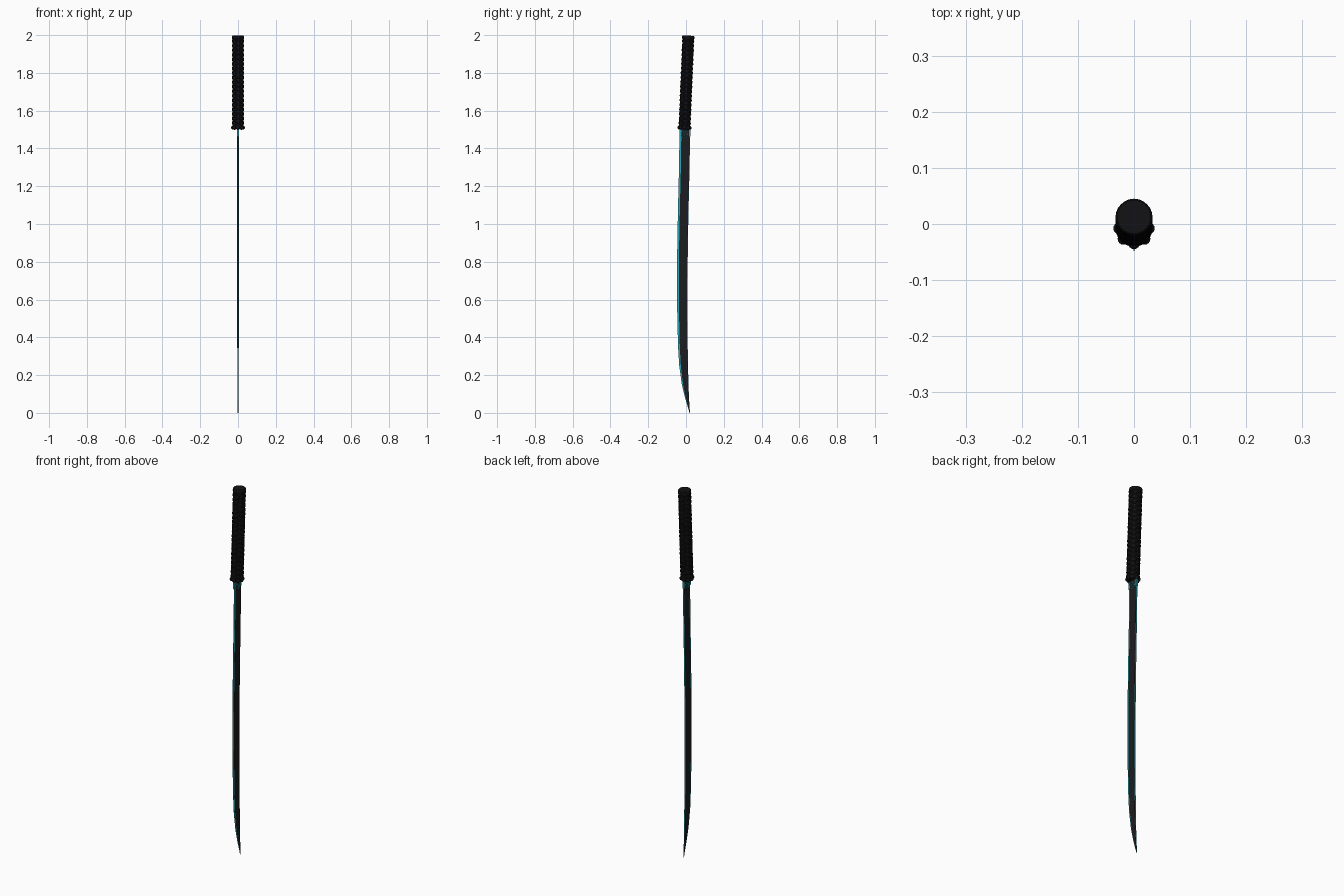
import bpy, bmesh, math
from mathutils import Vector

if "Cube" in bpy.data.objects:
    bpy.data.objects.remove(bpy.data.objects["Cube"])


def material(name, rgb):
    m = bpy.data.materials.new(name)
    m.diffuse_color = (*rgb, 1)
    m.use_nodes = True
    m.node_tree.nodes["Principled BSDF"].inputs["Base Color"].default_value = m.diffuse_color
    return m


DARK = material("black", (0.006, 0.006, 0.007))
STEEL = material("dark_steel", (0.012, 0.012, 0.014))
TEAL = material("teal", (0.02, 0.38, 0.45))


def finish(ob, name, mat, smooth=True):
    ob.name = name
    ob.data.materials.clear()
    ob.data.materials.append(mat)
    if smooth and ob.type == 'MESH':
        bpy.ops.object.select_all(action='DESELECT')
        ob.select_set(True)
        bpy.context.view_layer.objects.active = ob
        bpy.ops.object.shade_smooth_by_angle(angle=math.radians(40))
    return ob


def curve(name, points, radius, mat, cyclic=False):
    cu = bpy.data.curves.new(name, 'CURVE')
    cu.dimensions = '3D'
    cu.bevel_depth = radius
    cu.bevel_resolution = 1
    cu.use_fill_caps = True
    sp = cu.splines.new('POLY')
    sp.points.add(len(points) - 1)
    for p, co in zip(sp.points, points):
        p.co = (*co, 1)
    sp.use_cyclic_u = cyclic
    ob = bpy.data.objects.new(name, cu)
    bpy.context.collection.objects.link(ob)
    return finish(ob, name, mat)


# Blade outline: height, cutting edge y, spine y
STATIONS = [(1.52, -.034, .022), (1.3, -.037, .019), (1.1, -.042, .014),
            (0.9, -.046, .010), (0.7, -.048, .008), (0.5, -.046, .008),
            (0.35, -.042, .009), (0.25, -.036, .011), (0.15, -.022, .013),
            (0.08, -.005, .016), (0.0, .019, .021)]


def blade(name, half, edge_in, spine_in, sharp, mat):
    bm = bmesh.new()
    rings = []
    for z, e, s in STATIONS:
        f = min(1, (s - e) / 0.055)
        e, s = e + edge_in * f, s - spine_in * f
        t = half * (0.3 + 0.7 * f)
        m = e + (s - e) * 0.22
        prof = [(-t * sharp, e), (t * sharp, e), (t, m), (t, s), (-t, s), (-t, m)]
        rings.append([bm.verts.new((x, y, z)) for x, y in prof])
    for a, b in zip(rings, rings[1:]):
        for i in range(6):
            j = (i + 1) % 6
            bm.faces.new((a[i], a[j], b[j], b[i]))
    bm.faces.new(rings[0])
    bm.faces.new(rings[-1][::-1])
    bmesh.ops.recalc_face_normals(bm, faces=bm.faces)
    me = bpy.data.meshes.new(name)
    bm.to_mesh(me)
    bm.free()
    ob = bpy.data.objects.new(name, me)
    bpy.context.collection.objects.link(ob)
    return finish(ob, name, mat)


# Teal core shows along the cutting edge, dark plates cover the sides
blade("blade_edge", 0.003, 0, 0, 0.15, TEAL)
blade("blade_body", 0.0042, 0.010, 0.0015, 0.8, STEEL)

# Tilted grip
BOTTOM, TOP = Vector((0, -.008, 1.505)), Vector((0, .0125, 1.997))
AXIS = TOP - BOTTOM
TILT = Vector((0, 0, 1)).rotation_difference(AXIS)


def on_grip(t, angle, r):
    return BOTTOM + AXIS * t + TILT @ Vector((math.cos(angle) * r, math.sin(angle) * r, 0))


bpy.ops.mesh.primitive_cylinder_add(vertices=32, radius=0.0298, depth=AXIS.length,
                                    location=(BOTTOM + TOP) / 2)
grip = bpy.context.object
grip.rotation_euler = TILT.to_euler()
finish(grip, "grip_core", DARK)

# Cord wound both ways around the grip
for turn in (1, -1):
    for k in range(4):
        pts = [on_grip(0.01 + 0.98 * i / 120, turn * 2 * math.pi * 5 * i / 120 + k * math.pi / 2, 0.029)
               for i in range(121)]
        curve("grip_cord", pts, 0.004, DARK)

# Rounded pommel cap
bpy.ops.mesh.primitive_cylinder_add(vertices=32, radius=0.032, depth=0.02, location=TOP - AXIS * 0.02)
cap = bpy.context.object
cap.rotation_euler = TILT.to_euler()
bev = cap.modifiers.new("round", 'BEVEL')
bev.width, bev.segments, bev.limit_method = 0.004, 2, 'ANGLE'
finish(cap, "pommel", DARK)

# Ring of lobes where the grip meets the blade
for k in range(8):
    a = 2 * math.pi * k / 8
    bpy.ops.mesh.primitive_uv_sphere_add(segments=16, ring_count=8, radius=0.0105,
                                         location=on_grip(0.01, a, 0.0265))
    finish(bpy.context.object, "guard_lobe", DARK)

# Teal collar strips and ring ornament on both sides of the blade root
for y in (-.032, .020):
    bpy.ops.mesh.primitive_cube_add(size=1, location=(0, y, 1.485))
    strip = bpy.context.object
    strip.scale = (0.009, 0.006, 0.045)
    finish(strip, "collar_strip", TEAL)
for x in (-.0045, .0045):
    for r in (.008, .017):
        pts = [(x, -.008 + r * math.cos(i * math.pi / 12), 1.475 + r * math.sin(i * math.pi / 12))
               for i in range(24)]
        curve("ring_ornament", pts, 0.0015, TEAL, True)
